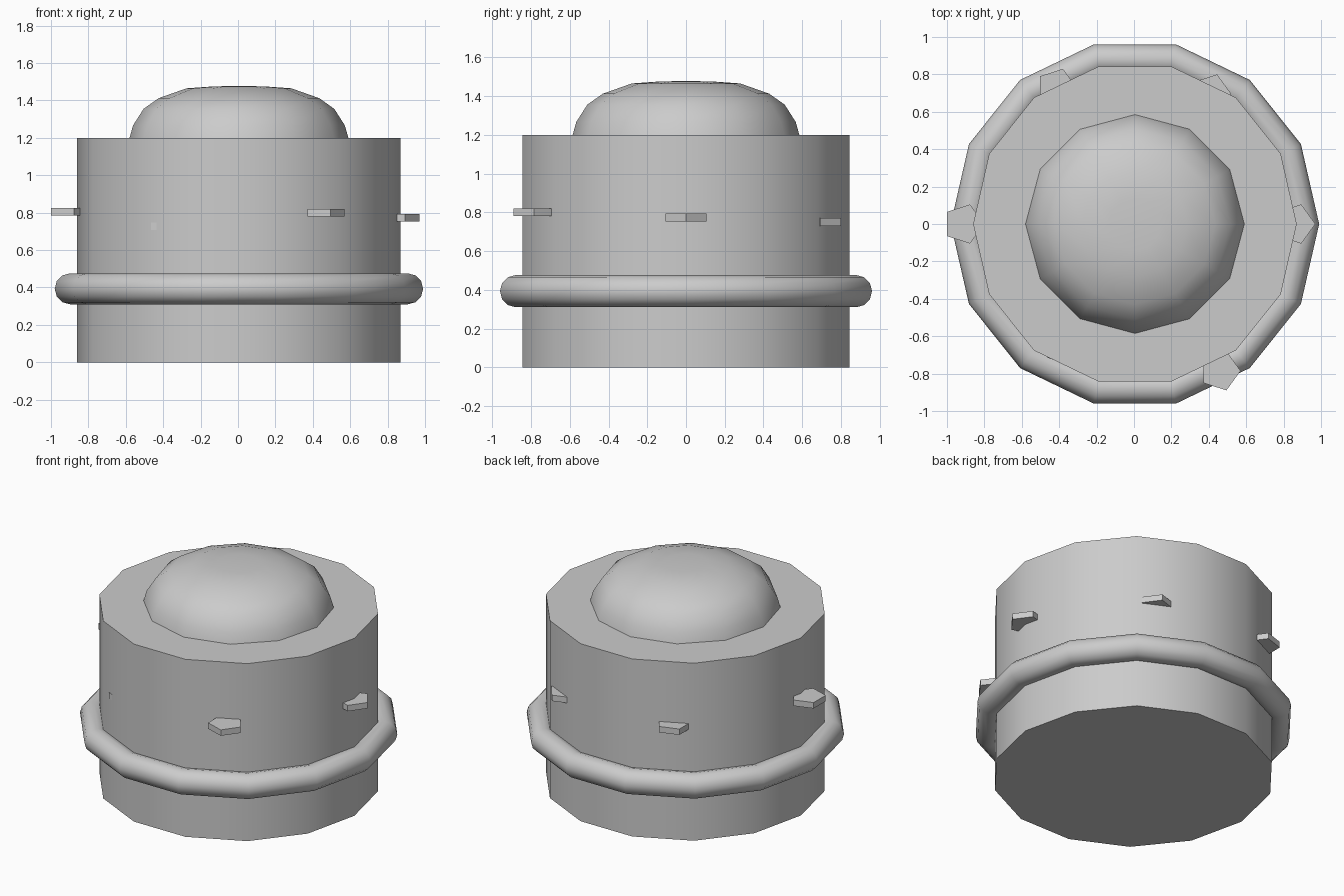
import bpy, math

if "Cube" in bpy.data.objects:
    bpy.data.objects.remove(bpy.data.objects["Cube"])

grey = bpy.data.materials.new("plain grey")
grey.diffuse_color = (0.6, 0.6, 0.6, 1)
grey.use_nodes = True
grey.node_tree.nodes["Principled BSDF"].inputs["Base Color"].default_value = grey.diffuse_color
CX = 0.005  # body axis offset


def finish(name, angle=None):
    ob = bpy.context.object
    ob.name = name
    ob.data.materials.append(grey)
    if angle:
        bpy.ops.object.shade_smooth_by_angle(angle=math.radians(angle))
    return ob


def prism(name, sides, radius, x, y, z0, z1, angle=None):
    """Upright prism with one corner pointing to +x."""
    bpy.ops.mesh.primitive_cylinder_add(vertices=sides, radius=radius, depth=z1 - z0)
    ob = finish(name)
    # put the corners at exact angles, starting from +x
    for v in ob.data.vertices:
        a = math.atan2(v.co.y, v.co.x) - math.pi / 2
        v.co.x, v.co.y = radius * math.cos(a), radius * math.sin(a)
    ob.location = (x, y, (z0 + z1) / 2)
    if angle:
        bpy.ops.object.shade_smooth_by_angle(angle=math.radians(angle))
    return ob


# Main drum
prism("drum_body", 14, 0.865, CX, 0, 0, 1.2, 30)

# Rounded ring around the lower drum
bpy.ops.mesh.primitive_torus_add(location=(CX, 0, 0.393), major_segments=14,
                                 minor_segments=12, major_radius=0.902, minor_radius=0.083)
finish("ring", 45)

# Domed cap: profile revolved in twelve steps
profile = [(0.585, 1.2), (0.566, 1.267), (0.51, 1.355),
           (0.43, 1.412), (0.28, 1.465), (0.14, 1.475)]
N = 12
verts = [(r * math.cos(2 * math.pi * i / N), r * math.sin(2 * math.pi * i / N), z)
         for r, z in profile for i in range(N)]
verts.append((0, 0, 1.478))
faces = [(k * N + i, k * N + (i + 1) % N, (k + 1) * N + (i + 1) % N, (k + 1) * N + i)
         for k in range(len(profile) - 1) for i in range(N)]
last = (len(profile) - 1) * N
faces += [(last + i, last + (i + 1) % N, len(verts) - 1) for i in range(N)]
faces.append(tuple(reversed(range(N))))
mesh = bpy.data.meshes.new("dome")
mesh.from_pydata(verts, [], faces)
dome = bpy.data.objects.new("dome", mesh)
bpy.context.collection.objects.link(dome)
dome.location.x = CX
bpy.ops.object.select_all(action='DESELECT')
dome.select_set(True)
bpy.context.view_layer.objects.active = dome
finish("dome", 45)

# Small five-sided studs set into the drum wall at varying heights
studs = [(0.86, 0, 0.773), (0.41, 0.695, 0.75), (-0.414, 0.725, 0.77),
         (-0.911, 0, 0.805), (-0.375, -0.65, 0.728), (0.46, -0.785, 0.80)]
for i, (x, y, z) in enumerate(studs):
    prism(f"stud_{i + 1}", 5, 0.11, x, y, z - 0.02, z + 0.02)
